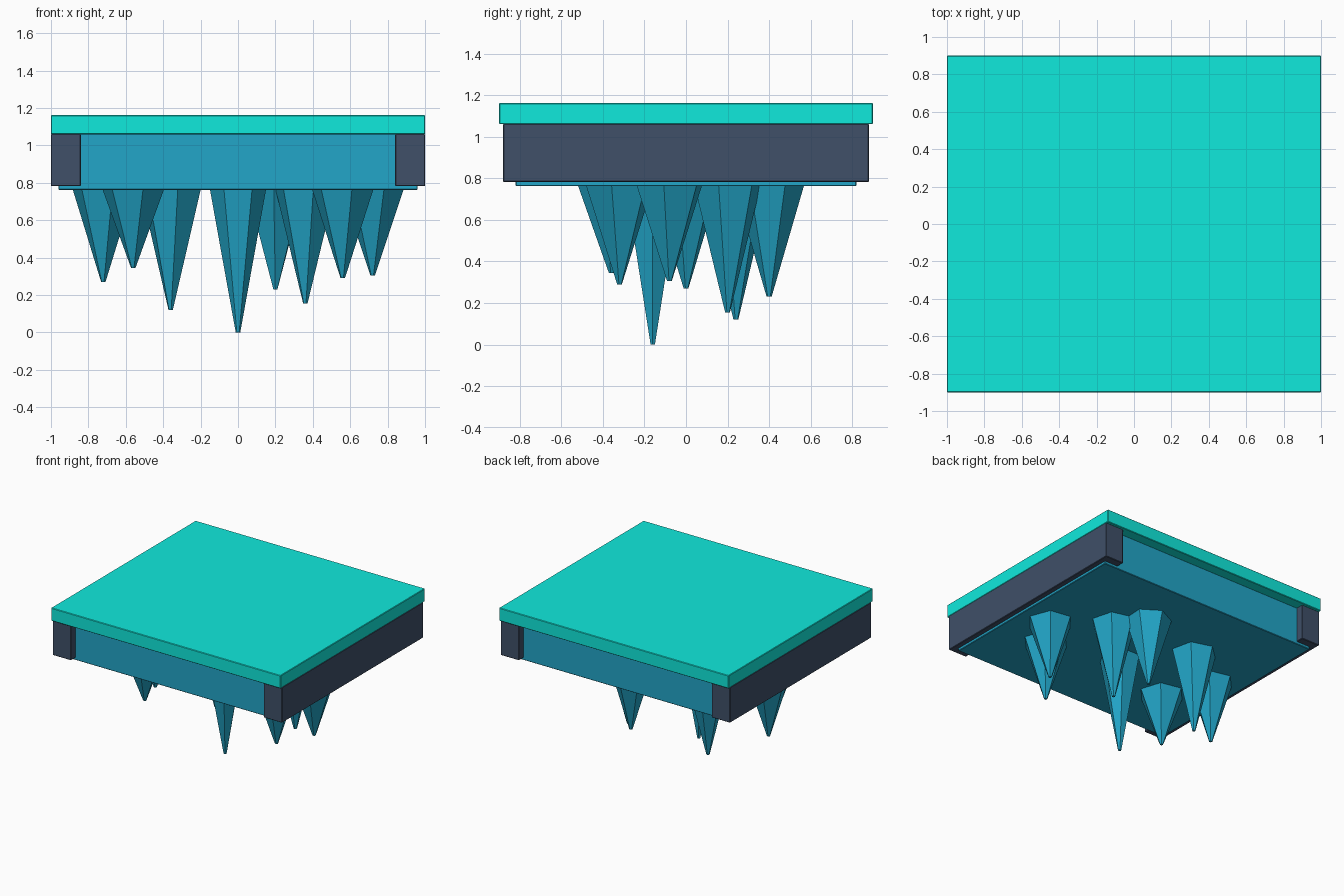
import bpy
from math import radians

if "Cube" in bpy.data.objects:
    bpy.data.objects.remove(bpy.data.objects["Cube"])


def material(name, rgb):
    m = bpy.data.materials.new(name)
    m.diffuse_color = (*rgb, 1)
    m.use_nodes = True
    m.node_tree.nodes["Principled BSDF"].inputs["Base Color"].default_value = m.diffuse_color
    return m


AQUA = material("aqua", (0.005, 0.82, 0.72))
TEAL = material("teal", (0.016, 0.38, 0.58))
SLATE = material("slate", (0.05, 0.08, 0.14))


def box(name, x0, x1, half_y, z0, z1, mat, bevel=0.004):
    bpy.ops.mesh.primitive_cube_add(size=1, location=((x0 + x1) / 2, 0, (z0 + z1) / 2))
    ob = bpy.context.object
    ob.name = name
    ob.scale = (x1 - x0, 2 * half_y, z1 - z0)
    bpy.ops.object.transform_apply(location=False, rotation=False, scale=True)
    ob.data.materials.append(mat)
    mod = ob.modifiers.new("edge", 'BEVEL')
    mod.width = bevel
    mod.segments = 1
    return ob


# Platform: top slab, inner body, and a rail along each side
box("top_slab", -1, 1, 0.9, 1.06, 1.162, AQUA)
box("platform_body", -0.96, 0.96, 0.82, 0.762, 1.062, TEAL)
box("left_rail", -1, -0.84, 0.88, 0.782, 1.062, SLATE)
box("right_rail", 0.84, 1, 0.88, 0.782, 1.062, SLATE)

# Hanging six-sided spikes: tip x, y, z, base radius, turn in degrees
SPIKES = [
    (-0.72, 0.00, 0.27, 0.168, 47),
    (-0.56, -0.36, 0.345, 0.168, 48),
    (-0.36, 0.24, 0.12, 0.168, 43),
    (0.00, -0.16, 0.00, 0.150, 0),
    (0.20, 0.40, 0.23, 0.168, 27),
    (0.36, 0.20, 0.155, 0.165, 45),
    (0.56, -0.32, 0.29, 0.168, 47),
    (0.72, -0.08, 0.305, 0.168, 51),
]
BASE_Z = 0.765
for i, (x, y, tip, r, turn) in enumerate(SPIKES, 1):
    # primitive cones start with a vertex on +y
    bpy.ops.mesh.primitive_cone_add(
        vertices=6, radius1=0.012, radius2=r, depth=BASE_Z - tip,
        location=(x, y, (BASE_Z + tip) / 2), rotation=(0, 0, radians(turn - 90)))
    spike = bpy.context.object
    spike.name = f"hanging_spike_{i}"
    spike.data.materials.append(TEAL)
